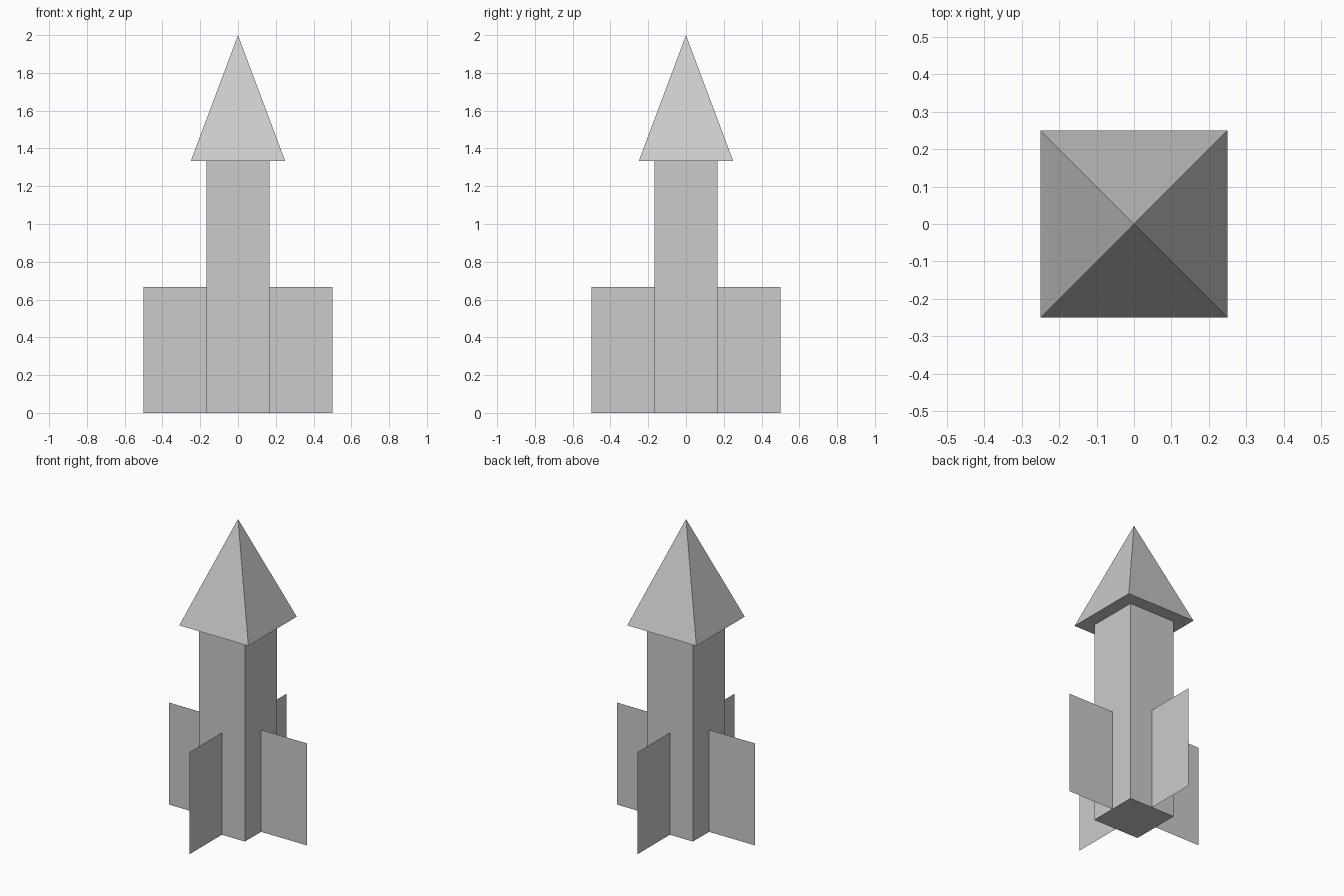
import bpy
import bmesh
from math import pi, sqrt
from mathutils import Matrix

if "Cube" in bpy.data.objects:
    bpy.data.objects.remove(bpy.data.objects["Cube"])

BODY = 1 / 6      # body half width
BODY_TOP = 4 / 3
NOSE = 0.25       # nose half width
FIN_OUT = 0.5
FIN_TOP = 2 / 3


def add_object(name, bm):
    mesh = bpy.data.meshes.new(name)
    bm.to_mesh(mesh)
    bm.free()
    obj = bpy.data.objects.new(name, mesh)
    bpy.context.collection.objects.link(obj)
    return obj


# Square body
bm = bmesh.new()
bmesh.ops.create_cube(bm, size=1, matrix=Matrix.Translation((0, 0, BODY_TOP / 2))
                      @ Matrix.Diagonal((2 * BODY, 2 * BODY, BODY_TOP, 1)))
add_object("body", bm)

# Pyramid nose, overhanging the body
bm = bmesh.new()
bmesh.ops.create_cone(bm, cap_ends=True, segments=4, radius1=NOSE * sqrt(2), radius2=0,
                      depth=2 - BODY_TOP,
                      matrix=Matrix.Translation((0, 0, 1 + BODY_TOP / 2))
                      @ Matrix.Rotation(pi / 4, 4, 'Z'))
bmesh.ops.remove_doubles(bm, verts=bm.verts, dist=1e-5)
add_object("nose", bm)

# Four paper-thin fins, one centred on each body face
for i, side in enumerate(("right", "back", "left", "front")):
    bm = bmesh.new()
    corners = [(BODY, 0, 0), (FIN_OUT, 0, 0), (FIN_OUT, 0, FIN_TOP), (BODY, 0, FIN_TOP)]
    bm.faces.new([bm.verts.new(c) for c in corners])
    bm.transform(Matrix.Rotation(i * pi / 2, 4, 'Z'))
    add_object(f"fin_{side}", bm)
